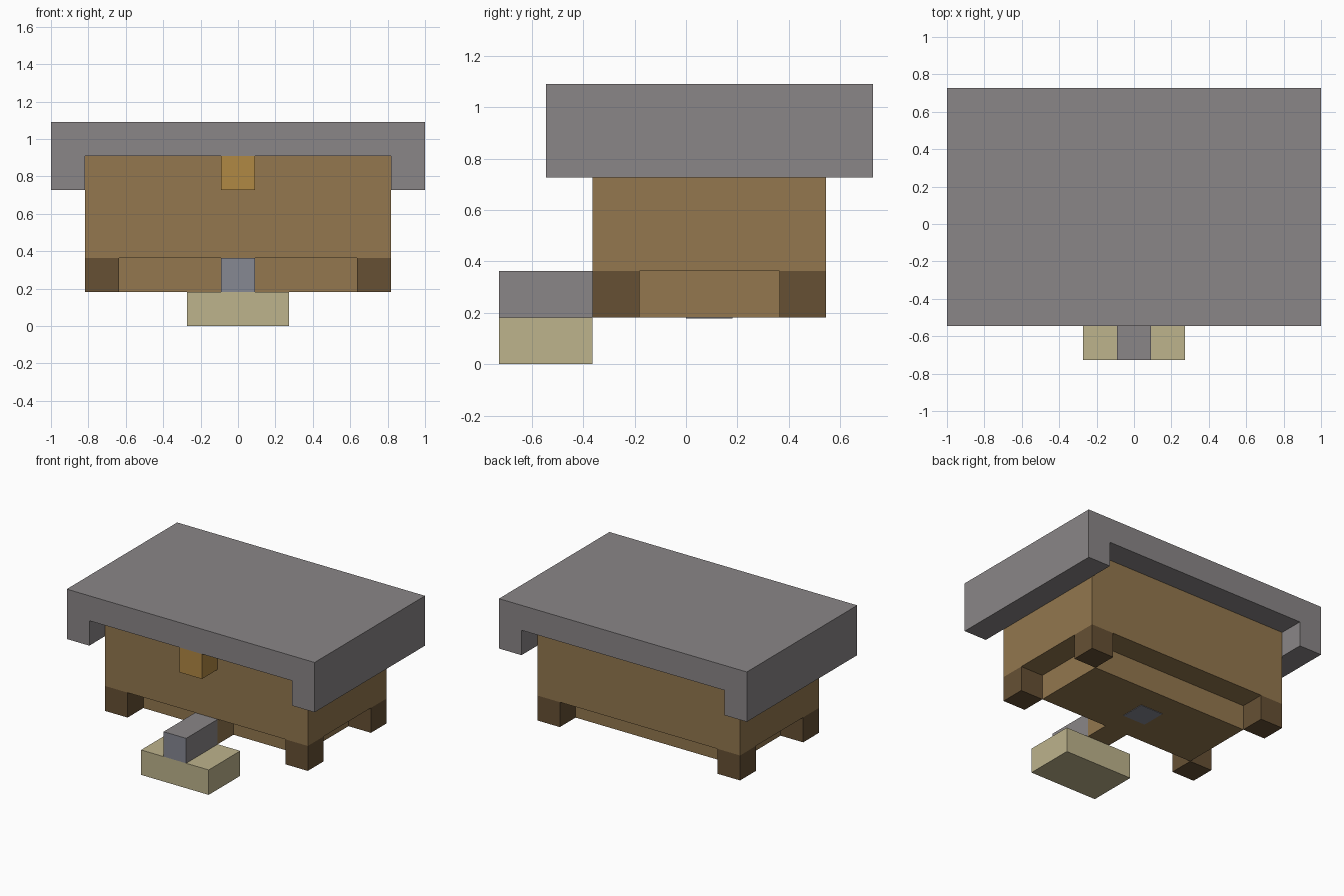
import bpy

U = 2 / 11  # one block


def linear(c):
    c /= 255
    return c / 12.92 if c <= 0.04045 else ((c + 0.055) / 1.055) ** 2.4


def material(name, r, g, b):
    mat = bpy.data.materials.new(name)
    mat.use_nodes = True
    colour = (linear(r), linear(g), linear(b), 1)
    mat.diffuse_color = colour
    bsdf = next(n for n in mat.node_tree.nodes if n.type == 'BSDF_PRINCIPLED')
    bsdf.inputs['Base Color'].default_value = colour
    bsdf.inputs['Roughness'].default_value = 0.9
    return mat


def finish(name, verts, faces, mat):
    mesh = bpy.data.meshes.new(name)
    mesh.from_pydata([[c * U for c in v] for v in verts], [], faces)
    mesh.materials.append(mat)
    obj = bpy.data.objects.new(name, mesh)
    bpy.context.collection.objects.link(obj)
    return obj


def prism(name, profile, depth, z, mat):
    """Extrude an anticlockwise (a, b) profile; z=True goes up, else front to back."""
    n = len(profile)
    lo, hi = depth
    if z:
        verts = [(a, b, h) for h in (lo, hi) for a, b in profile]
    else:
        verts = [(a, h, b) for h in (hi, lo) for a, b in profile]
    sides = [(i, (i + 1) % n, (i + 1) % n + n, i + n) for i in range(n)]
    return finish(name, verts, [tuple(reversed(range(n))), tuple(range(n, 2 * n))] + sides, mat)


def box(name, x, y, z, mat):
    rect = [(x[0], y[0]), (x[1], y[0]), (x[1], y[1]), (x[0], y[1])]
    return prism(name, rect, z, True, mat)


cube = bpy.data.objects.get("Cube")
if cube:
    bpy.data.objects.remove(cube, do_unlink=True)

stone = material("stone grey", 138, 134, 135)
steel = material("blue grey", 134, 136, 146)
wood = material("brown wood", 147, 119, 78)
dark = material("dark wood", 102, 80, 52)
amber = material("amber", 176, 136, 68)
tan = material("pale tan", 189, 179, 140)

# Roof slab with a lip hanging down on each side
half = [(4.5, 5), (4.5, 4), (5.5, 4), (5.5, 6)]
roof = half + [(-a, b) for a, b in reversed(half)]
prism("roof", roof, (-3, 4), False, stone)

# Main body
box("body", (-4.5, 4.5), (-2, 3), (2, 5), wood)

# Recessed base with a tongue at the front
base = [(-3.5, -1), (-.5, -1), (-.5, -2), (.5, -2), (.5, -1),
        (3.5, -1), (3.5, 2), (-3.5, 2)]
prism("base", base, (1, 2), True, wood)
box("base_plate", (-.5, .5), (0, 1), (0.98, 1), steel)

# Corner feet
for side, xs in (("right", (-4.5, -3.5)), ("left", (3.5, 4.5))):
    for end, ys in (("front", (-2, -1)), ("back", (2, 3))):
        box(f"{end}_{side}_foot", xs, ys, (1, 2), dark)

# Front knob, arm and the block it rests on
box("front_knob", (-.5, .5), (-3, -2), (4, 5), amber)
arm = box("front_arm", (-.5, .5), (-4, -2), (1, 2), stone)
arm.data.materials.append(steel)
for face in arm.data.polygons:
    if face.normal.y < -0.5:
        face.material_index = 1
box("front_block", (-1.5, 1.5), (-4, -2), (0, 1), tan)
